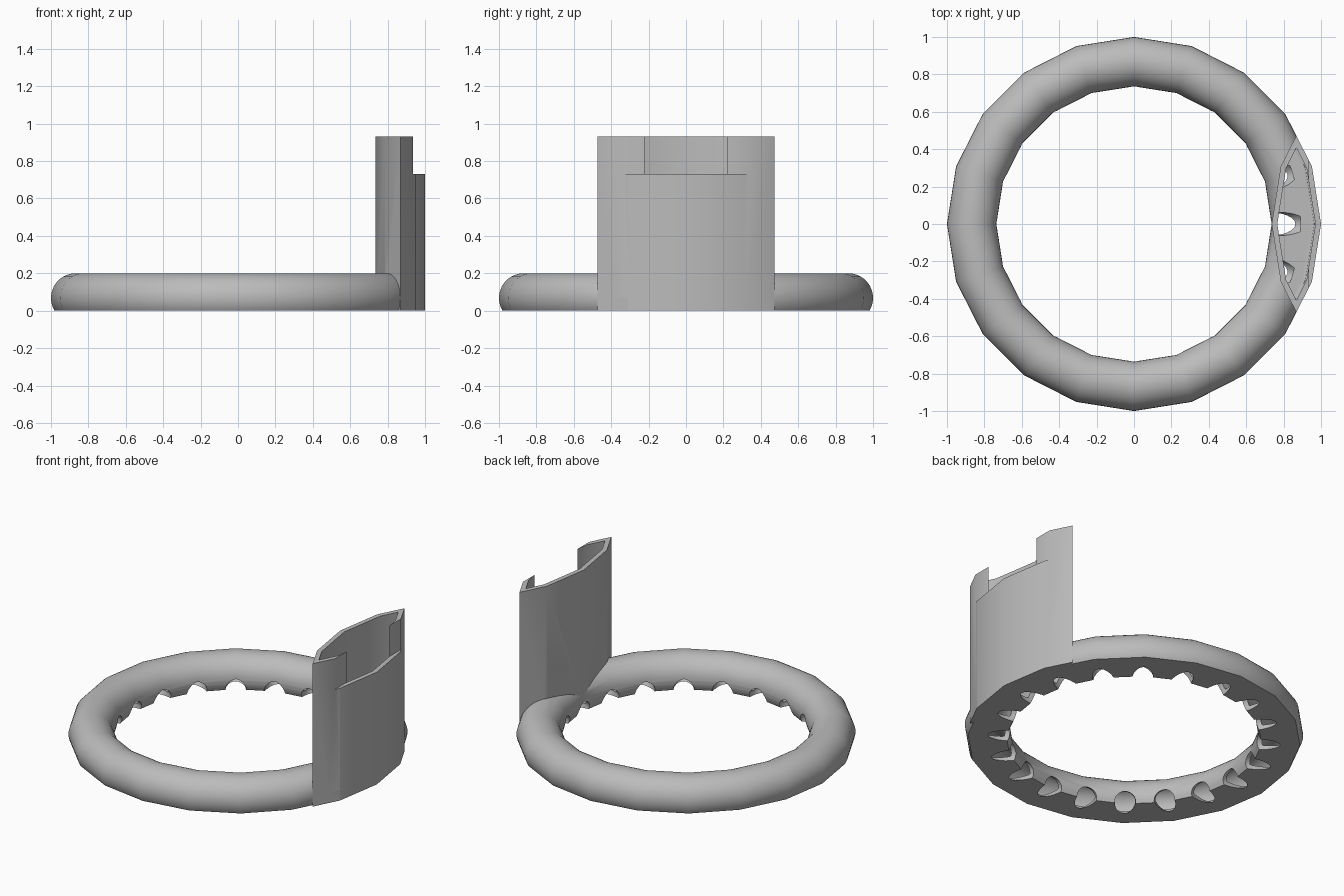
import bpy, bmesh, math
from mathutils import Matrix, Vector

if "Cube" in bpy.data.objects:
    bpy.data.objects.remove(bpy.data.objects["Cube"])

SIDES = 20
STEP = 2 * math.pi / SIDES
MID, TUBE = 0.868, 0.132        # tube centre radius and tube radius
TUBE_Z = 0.068
FLOOR = 0.03                    # floor of the hollow channel
TOP = 0.93

grey = bpy.data.materials.new("plain_grey")
grey.use_nodes = True
grey.diffuse_color = (0.5, 0.5, 0.5, 1)
grey.node_tree.nodes["Principled BSDF"].inputs["Base Color"].default_value = (0.5, 0.5, 0.5, 1)


def make_object(name, bm):
    bmesh.ops.recalc_face_normals(bm, faces=bm.faces)
    mesh = bpy.data.meshes.new(name)
    bm.to_mesh(mesh)
    bm.free()
    mesh.materials.append(grey)
    obj = bpy.data.objects.new(name, mesh)
    bpy.context.collection.objects.link(obj)
    return obj


def tube_ring(name, radius, lowest, count=36):
    """Round tube swept around z, flattened below the lowest height."""
    bm = bmesh.new()
    loops = []
    for i in range(SIDES):
        spin = Matrix.Rotation(i * STEP, 3, "Z")
        loop = []
        for j in range(count):
            a = 2 * math.pi * j / count
            z = TUBE_Z + radius * math.sin(a)
            reach = radius * math.cos(a)
            if z < lowest:      # spread the clipped points along the flat
                half = math.sqrt(radius ** 2 - (TUBE_Z - lowest) ** 2)
                reach = half * reach / (radius * math.cos(math.asin((lowest - TUBE_Z) / radius)))
                z = lowest
            loop.append(bm.verts.new(spin @ Vector((MID + reach, 0, z))))
        loops.append(loop)
    for i in range(SIDES):
        a, b = loops[i], loops[(i + 1) % SIDES]
        for j in range(count):
            k = (j + 1) % count
            bm.faces.new((a[j], b[j], b[k], a[k]))
    return make_object(name, bm)


def lens_prism(name, inset, z0, z1):
    """Upright prism over the overlap of two mirrored polygons."""
    r = 1 - inset
    corner = Vector((math.cos(STEP) * r, math.sin(STEP) * r))
    after = Vector((math.cos(2 * STEP) * r, math.sin(2 * STEP) * r))
    tip = corner.lerp(after, (corner.x - MID) / (corner.x - after.x))
    right = [(tip.x, -tip.y), (corner.x, -corner.y), (r, 0), tuple(corner), tuple(tip)]
    left = [(2 * MID - x, y) for x, y in reversed(right[1:-1])]
    bm = bmesh.new()
    face = bm.faces.new([bm.verts.new((x, y, z0)) for x, y in right + left])
    extruded = bmesh.ops.extrude_face_region(bm, geom=[face])["geom"]
    bmesh.ops.translate(bm, vec=(0, 0, z1 - z0),
                        verts=[v for v in extruded if isinstance(v, bmesh.types.BMVert)])
    return make_object(name, bm)


def block(name, low, high):
    low, high = Vector(low), Vector(high)
    bm = bmesh.new()
    bmesh.ops.create_cube(bm, size=1, matrix=Matrix.Translation((low + high) / 2)
                          @ Matrix.Diagonal((high - low).to_4d()))
    return make_object(name, bm)


def drain_holes(name, radius=0.062, length=0.3, tilt=math.radians(27)):
    """Slanted cylinders pointing inward and down, one per ring corner."""
    bm = bmesh.new()
    start = Matrix.Translation((MID, 0, TUBE_Z + 0.004))
    lean = Matrix.Rotation(-math.pi / 2 - tilt, 4, "Y")
    for i in range(SIDES):
        place = Matrix.Rotation(i * STEP, 4, "Z") @ start @ lean
        bmesh.ops.create_cone(bm, cap_ends=True, segments=24, radius1=radius, radius2=radius,
                              depth=length, matrix=place @ Matrix.Translation((0, 0, length / 2)))
    return make_object(name, bm)


def combine(obj, other, operation):
    mod = obj.modifiers.new(operation, "BOOLEAN")
    mod.operation = operation
    mod.solver = "EXACT"
    mod.use_self = True
    mod.object = other
    bpy.context.view_layer.objects.active = obj
    bpy.ops.object.modifier_apply(modifier=mod.name)
    bpy.data.objects.remove(other)


# Solid ring with the upright filler spout, cut flat underneath
ring = tube_ring("ring_with_filler_spout", TUBE, -1)
combine(ring, lens_prism("spout", 0, -0.1, TOP), "UNION")
combine(ring, block("ground_cut", (-2, -2, -1), (2, 2, 0)), "DIFFERENCE")

# Hollow channel, spout opening, outer lip step and drain holes
combine(ring, tube_ring("channel", TUBE - 0.03, FLOOR), "DIFFERENCE")
combine(ring, lens_prism("opening", 0.03, FLOOR + 0.005, TOP + 0.2), "DIFFERENCE")
combine(ring, block("lip_step", (0.935, -1, 0.73), (1.2, 1, 1.2)), "DIFFERENCE")
combine(ring, drain_holes("holes"), "DIFFERENCE")

# Smooth tube with crisp spout edges
bpy.ops.object.select_all(action="DESELECT")
ring.select_set(True)
bpy.context.view_layer.objects.active = ring
bpy.ops.object.shade_smooth_by_angle(angle=math.radians(30))
